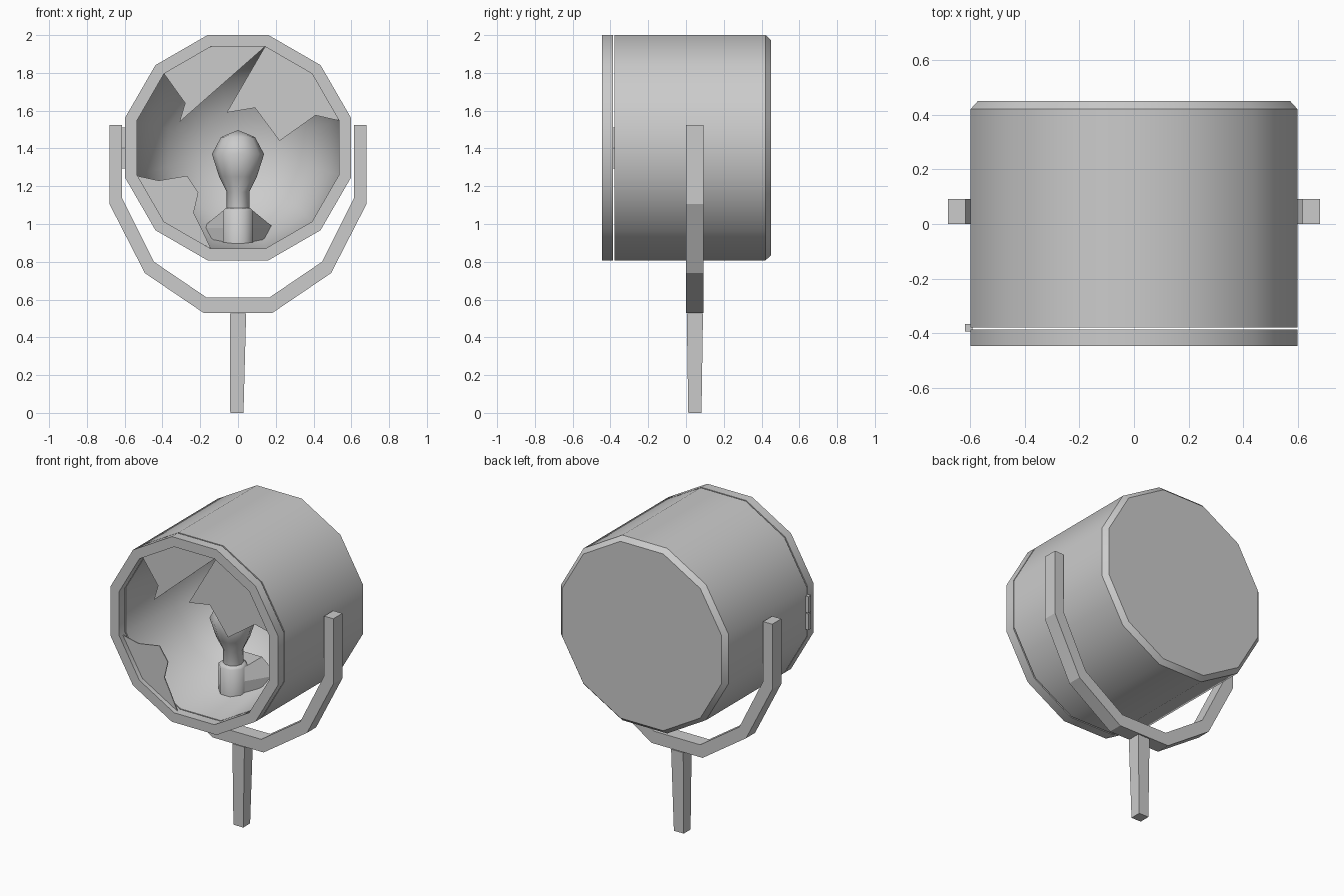
import bpy, bmesh, math
from mathutils import Vector, Matrix

if "Cube" in bpy.data.objects:
    bpy.data.objects.remove(bpy.data.objects["Cube"], do_unlink=True)

CZ = 1.404                                # height of the lamp axis
K = 1 / math.cos(math.radians(15))        # flat distance -> corner radius of a 12-gon

grey = bpy.data.materials.new("plain grey")
grey.use_nodes = True
COLOUR = (0.6, 0.6, 0.6, 1)
grey.diffuse_color = COLOUR
grey.node_tree.nodes["Principled BSDF"].inputs["Base Color"].default_value = COLOUR


def finish(name, bm, smooth=None):
    me = bpy.data.meshes.new(name)
    bm.to_mesh(me)
    bm.free()
    ob = bpy.data.objects.new(name, me)
    bpy.context.collection.objects.link(ob)
    me.materials.append(grey)
    if smooth:
        bpy.ops.object.select_all(action='DESELECT')
        ob.select_set(True)
        bpy.context.view_layer.objects.active = ob
        bpy.ops.object.shade_smooth_by_angle(angle=math.radians(smooth))
    return ob


def lathe(name, profile, axis, centre, sides, start, smooth, closed=False, face_front=False):
    """Spin (radius, position) points round the Y or Z axis."""
    bm = bmesh.new()
    ax = Vector((0, 1, 0)) if axis == 'Y' else Vector((0, 0, 1))
    turn = Matrix.Rotation(math.radians(start), 3, ax)
    vs = [bm.verts.new(turn @ (Vector((r, 0, 0)) + ax * p) + Vector(centre)) for r, p in profile]
    es = [bm.edges.new(pair) for pair in zip(vs, vs[1:])]
    if closed:
        es.append(bm.edges.new((vs[-1], vs[0])))
    bmesh.ops.spin(bm, geom=vs + es, cent=centre, axis=ax, angle=math.tau, steps=sides)
    bmesh.ops.remove_doubles(bm, verts=bm.verts[:], dist=1e-4)
    bmesh.ops.recalc_face_normals(bm, faces=bm.faces[:])
    if face_front:
        bm.normal_update()
        if sum(f.normal.y * f.calc_area() for f in bm.faces) > 0:
            bmesh.ops.reverse_faces(bm, faces=bm.faces[:])
    return finish(name, bm, smooth)


def plate(name, outline, y0, y1):
    """Extrude an XZ outline from y0 to y1."""
    bm = bmesh.new()
    face = bm.faces.new([bm.verts.new((x, y0, z)) for x, z in outline])
    out = bmesh.ops.extrude_face_region(bm, geom=[face])
    for v in out["geom"]:
        if isinstance(v, bmesh.types.BMVert):
            v.co.y = y1
    bmesh.ops.recalc_face_normals(bm, faces=bm.faces[:])
    return finish(name, bm)


def frustum(name, a, b):
    """Join two matching loops of points into a solid."""
    bm = bmesh.new()
    va, vb = [[bm.verts.new(p) for p in loop] for loop in (a, b)]
    n = len(a)
    bm.faces.new(va)
    bm.faces.new(vb)
    for i in range(n):
        bm.faces.new((va[i], va[(i + 1) % n], vb[(i + 1) % n], vb[i]))
    bmesh.ops.recalc_face_normals(bm, faces=bm.faces[:])
    return finish(name, bm)


# Twelve-sided drum with bevelled back
lathe("housing", [(r * K, y) for r, y in
      [(.535, -.378), (.597, -.378), (.597, .42), (.57, .45), (0, .45)]],
      'Y', (0, 0, CZ), 12, 15, 35)

# Bowl inside the drum
lathe("reflector", [(r * K, y) for r, y in
      [(.535, -.378), (.485, .05), (.37, .22), (.2, .33), (0, .36)]],
      'Y', (0, 0, CZ), 12, 15, 35, face_front=True)

# Front door ring
lathe("front_ring", [(r * K, y) for r, y in
      [(.535, -.446), (.597, -.446), (.597, -.386), (.535, -.386)]],
      'Y', (0, 0, CZ), 12, 15, 35, closed=True)

# Two-leaf hinge on the right side
for name, z0, z1 in (("hinge_lower", 1.295, 1.399), ("hinge_upper", 1.405, 1.51)):
    plate(name, [(-.618, z0), (-.59, z0), (-.59, z1), (-.618, z1)], -.392, -.366)

# Broken glass left in the ring
shards = {
    "glass_shard_top": [(-.392, 1.796), (-.143, 1.939), (.143, 1.939),
                        (-.31, 1.54), (-.28, 1.64)],
    "glass_shard_right": [(.143, 1.939), (.392, 1.796), (.535, 1.547), (.41, 1.575),
                          (.22, 1.44), (.09, 1.615), (-.06, 1.59)],
    "glass_shard_left": [(-.535, 1.255), (-.42, 1.23), (-.27, 1.255), (-.21, 1.165),
                         (-.235, 1.06), (-.195, .98), (-.143, .869), (-.392, 1.012)],
}
for name, outline in shards.items():
    plate(name, outline, -.415, -.409)

# Bulb, socket and flared socket mount
BY = -.05
lathe("bulb", [(.06, 1.06), (.06, 1.17), (.1, 1.25), (.138, 1.37), (.09, 1.46), (0, 1.497)],
      'Z', (0, BY, 0), 10, 0, 60)
lathe("socket", [(0, .87), (.087, .87), (.087, 1.07), (.07, 1.085), (0, 1.085)],
      'Z', (0, BY, 0), 8, 22.5, 50)
half_front = [(.08, 1.07), (.08, .98), (.08, .88)]
half_back = [(.08, 1.07), (.19, .98), (.19, .88)]
loops = []
for half, y in ((half_front, BY), (half_back, .13)):
    pts = half + [(-x, z) for x, z in reversed(half)]
    loops.append([(x, y, z) for x, z in pts])
frustum("socket_mount", *loops)

# U-shaped bracket, one half outline mirrored
outer = [(.68, 1.525), (.68, 1.105), (.493, .74), (.183, .53)]
inner = [(.165, .61), (.445, .80), (.615, 1.14), (.615, 1.525)]
mirror = lambda pts: [(-x, z) for x, z in reversed(pts)]
plate("bracket", outer + mirror(outer) + mirror(inner) + inner, 0, .092)

# Tapered stem
square = lambda h, z: [(sx * h - .006 * (1 - z / .525), .047 + sy * h, z)
                       for sx, sy in ((-1, -1), (1, -1), (1, 1), (-1, 1))]
frustum("stem", square(.035, 0), square(.043, .525))
